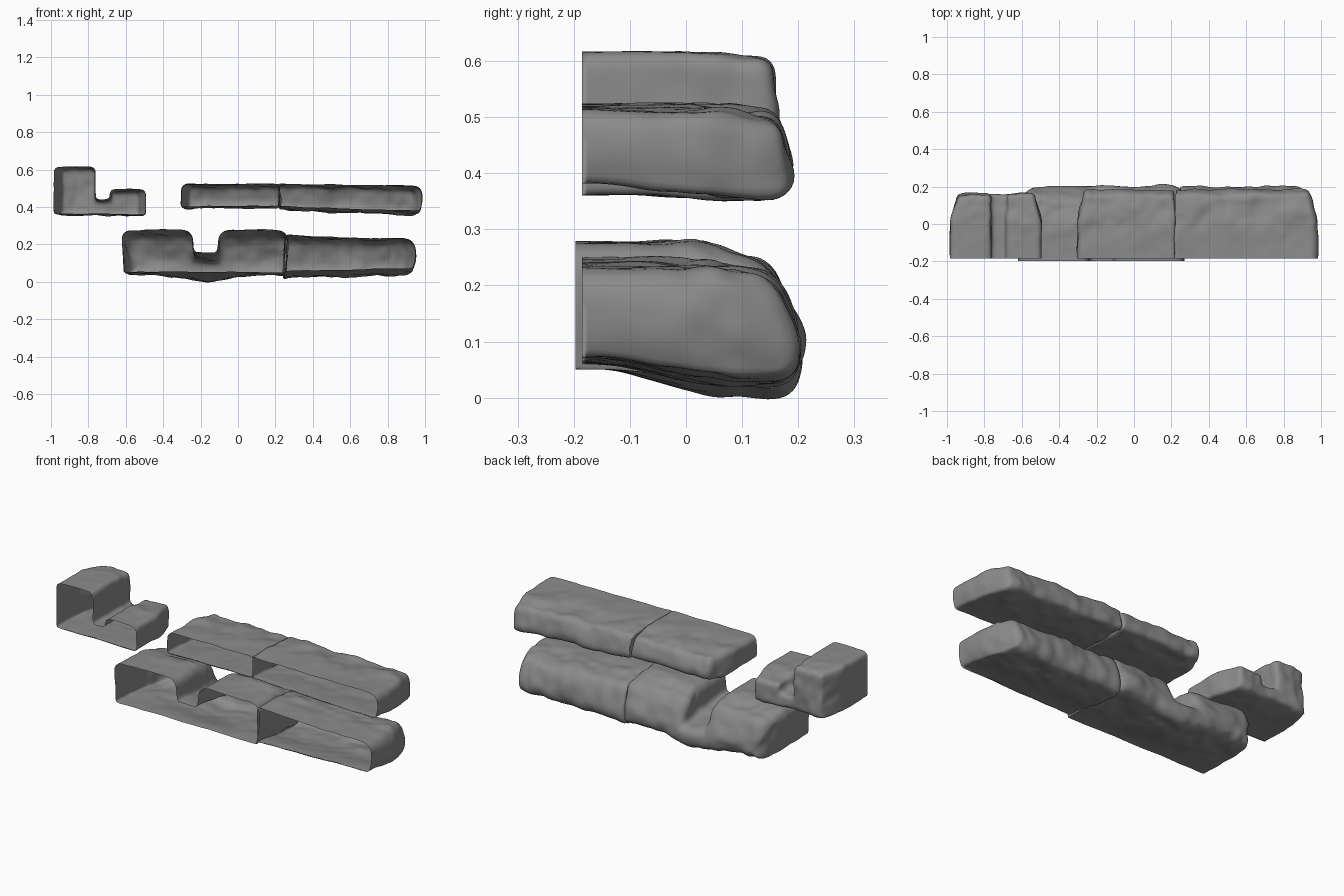
import bpy, bmesh
from mathutils import Vector, noise

if "Cube" in bpy.data.objects:
    bpy.data.objects.remove(bpy.data.objects["Cube"])

# dark stone
stone = bpy.data.materials.new("dark_stone")
stone.diffuse_color = (0.26, 0.26, 0.26, 1)
stone.use_nodes = True
stone.node_tree.nodes["Principled BSDF"].inputs["Base Color"].default_value = stone.diffuse_color

def smoothstep(a, b, t):
    t = max(0.0, min(1.0, (t - a) / (b - a)))
    return t * t * (3 - 2 * t)

def rock_shell(name, profile, front, back, radius, rough, sag, lean, drop, seed,
               joint=None, free_ends=()):
    """Extrude an x-z profile along y, weather it, and cut the front open."""
    bm = bmesh.new()
    face = bm.faces.new([bm.verts.new((x, front - 0.12, z)) for x, z in profile])
    ext = bmesh.ops.extrude_face_region(bm, geom=[face])
    moved = [g for g in ext["geom"] if isinstance(g, bmesh.types.BMVert)]
    bmesh.ops.translate(bm, verts=moved, vec=(0, back - front + 0.12, 0))
    bmesh.ops.recalc_face_normals(bm, faces=bm.faces)

    # round the edges, leaving the underside, inner corners and joints crisp
    low = min(z for x, z in profile) + 0.03
    def crisp(e):
        a, b = e.verts[0].co, e.verts[1].co
        along_y = abs(a.y - b.y) > 0.05
        at_front = max(a.y, b.y) < front
        at_joint = joint is not None and abs(a.x - joint) < 0.01 and abs(b.x - joint) < 0.01
        underside = along_y and max(a.z, b.z) < low
        return at_front or at_joint or underside or not e.is_convex
    edges = [e for e in bm.edges if not crisp(e)]
    bmesh.ops.bevel(bm, geom=edges, offset=radius, segments=4, profile=0.5,
                    affect='EDGES', clamp_overlap=True)
    me = bpy.data.meshes.new(name + "_base")
    bm.to_mesh(me)
    bm.free()
    ob = bpy.data.objects.new(name, me)
    bpy.context.collection.objects.link(ob)
    rem = ob.modifiers.new("even_mesh", 'REMESH')
    rem.mode = 'VOXEL'
    rem.voxel_size = 0.01
    smo = ob.modifiers.new("soften", 'SMOOTH')
    smo.iterations = 3
    dg = bpy.context.evaluated_depsgraph_get()
    ob_mesh = bpy.data.meshes.new_from_object(ob.evaluated_get(dg))
    ob.modifiers.clear()

    # lumpy surface, growing stronger towards the back
    bm = bmesh.new()
    bm.from_mesh(ob_mesh)
    bm.normal_update()
    zs = [v.co.z for v in bm.verts]
    z0, z1 = min(zs), max(zs)
    xs = [v.co.x for v in bm.verts]
    x0, x1 = min(xs), max(xs)
    off = Vector((seed * 3.7, seed * 1.3, seed * 2.1))
    new = []
    for v in bm.verts:
        p = v.co.copy()
        n = noise.noise(p * 7 + off) + 0.5 * noise.noise(p * 16 + off)
        amp = rough * (0.3 + 0.7 * smoothstep(-0.15, 0.12, p.y))
        h = (p.z - z0) / (z1 - z0)
        q = p + v.normal * n * amp
        rear = smoothstep(0.0, back, p.y)
        q.z -= sag(p.x) * (1 - h) * smoothstep(-0.18, 0.08, p.y)
        q.z -= drop * h * rear
        q.y -= lean * smoothstep(0.3, 1.0, h) * smoothstep(-0.05, back, p.y)
        # free ends draw in towards the back
        if 'L' in free_ends:
            q.x += 0.035 * rear * (1 - smoothstep(x0, x0 + 0.18, p.x))
        if 'R' in free_ends:
            q.x -= 0.035 * rear * smoothstep(x1 - 0.18, x1, p.x)
        new.append(q)
    for v, q in zip(bm.verts, new):
        v.co = q
    # open front
    bmesh.ops.bisect_plane(bm, geom=bm.verts[:] + bm.edges[:] + bm.faces[:],
                           plane_co=(0, front, 0), plane_no=(0, -1, 0), clear_outer=True)
    for f in bm.faces:
        f.smooth = True
    bm.to_mesh(ob_mesh)
    bm.free()
    ob.data = ob_mesh
    ob_mesh.name = name
    ob_mesh.materials.clear()
    ob_mesh.materials.append(stone)

# small stepped ledge, upper left
rock_shell("stepped_ledge",
           [(-0.985, 0.365), (-0.495, 0.362), (-0.495, 0.495), (-0.685, 0.495),
            (-0.685, 0.442), (-0.762, 0.442), (-0.762, 0.615), (-0.985, 0.615)],
           -0.185, 0.166, 0.038, 0.011, lambda x: 0.006, 0.012, 0.01, 1, free_ends='LR')

# upper slab in two sections
rock_shell("upper_slab_left",
           [(-0.303, 0.405), (0.218, 0.405), (0.218, 0.522), (-0.303, 0.522)],
           -0.185, 0.185, 0.03, 0.014, lambda x: 0.01, 0.02, 0.012, 2,
           joint=0.218, free_ends='L')
rock_shell("upper_slab_right",
           [(0.218, 0.405), (0.6, 0.39), (0.97, 0.382), (0.99, 0.45), (0.975, 0.512),
            (0.6, 0.517), (0.218, 0.522)],
           -0.185, 0.188, 0.03, 0.014, lambda x: 0.022, 0.02, 0.012, 3,
           joint=0.218, free_ends='R')

# lower notched block, sagging most below the notch
rock_shell("notched_block",
           [(-0.61, 0.055), (0.25, 0.05), (0.27, 0.17), (0.265, 0.275), (-0.10, 0.275),
            (-0.112, 0.155), (-0.237, 0.155), (-0.245, 0.28), (-0.625, 0.275)],
           -0.197, 0.2, 0.05, 0.014,
           lambda x: 0.015 + 0.035 * max(0, 1 - abs(x + 0.17) / 0.3), 0.045, 0.035, 4,
           free_ends='L')

# lower slab
rock_shell("lower_slab",
           [(0.25, 0.06), (0.6, 0.066), (0.93, 0.072), (0.955, 0.14), (0.94, 0.232),
            (0.6, 0.235), (0.25, 0.25)],
           -0.185, 0.198, 0.045, 0.016, lambda x: 0.035, 0.03, 0.02, 5,
           joint=0.25, free_ends='R')
